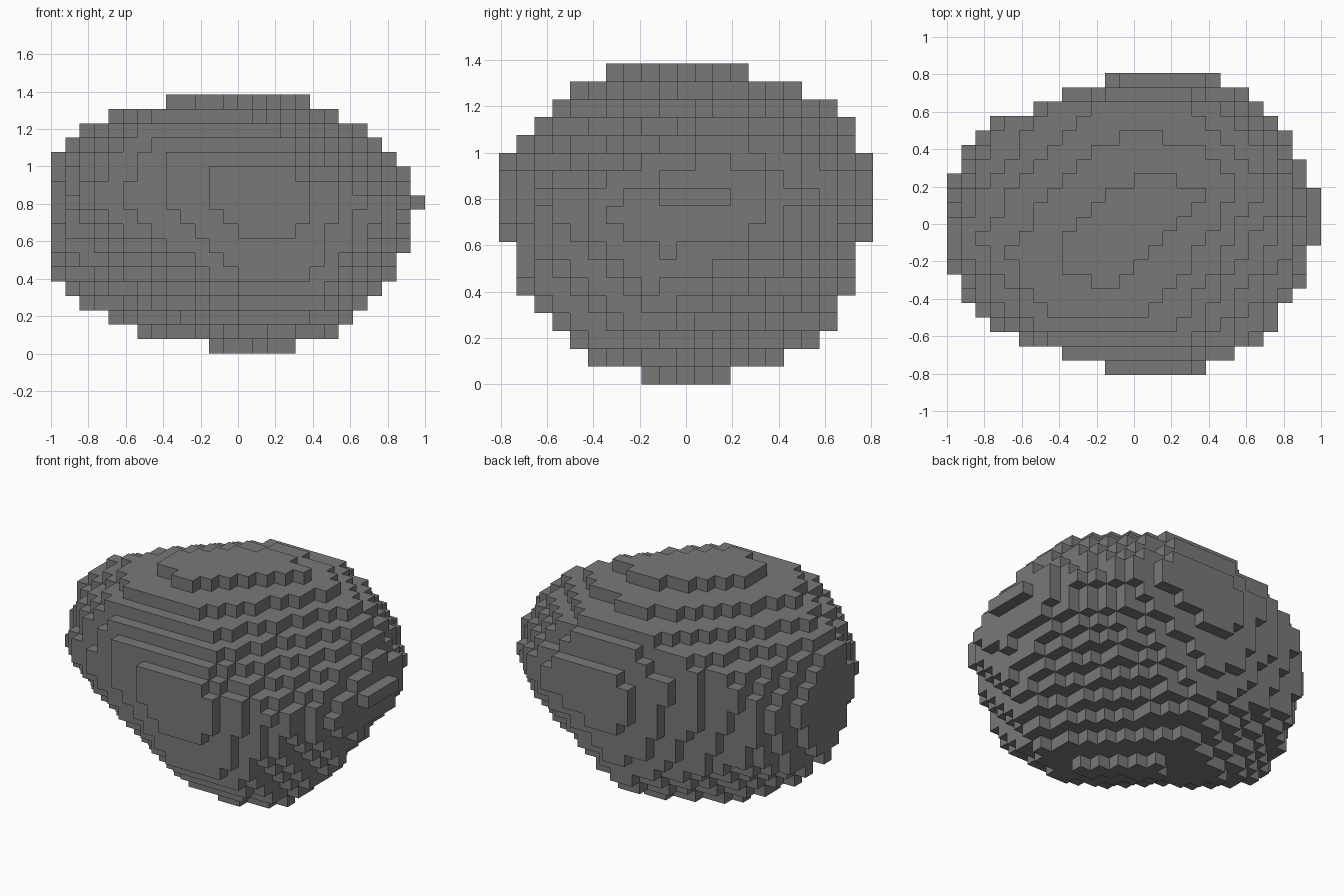
import bpy
import bmesh
from mathutils import Vector

# Remove the default object
default_cube = bpy.data.objects.get("Cube")
if default_cube:
    bpy.data.objects.remove(default_cube, do_unlink=True)

# Block grid: counts along each axis, block edge length, sideways margin in blocks
COUNT = (26, 21, 18)
BLOCK = 2 / COUNT[0]
MARGIN = 0.52

# Corner blocks of the boulder's horizontal sections, by layer
SECTIONS = {
    17: [(8, 7), (8, 9), (13, 13), (17, 12), (11, 6)],
    16: [(4, 8), (10, 15), (17, 15), (19, 12), (13, 4), (7, 4)],
    15: [(2, 9), (10, 18), (16, 18), (21, 13), (15, 3), (6, 3)],
    13: [(0, 9), (4, 17), (11, 19), (20, 17), (23, 11), (16, 1), (9, 1), (3, 4)],
    11: [(24, 14), (18, 20), (12, 20), (12, 0), (17, 0)],
    10: [(0, 7), (0, 13), (2, 16), (20, 19), (25, 10), (22, 3), (3, 3)],
    9: [(24, 6), (24, 14), (12, 20), (13, 0)],
    6: [(0, 9), (2, 15), (13, 19), (20, 16), (23, 8), (17, 1), (13, 1)],
    4: [(1, 11), (10, 18), (22, 8), (18, 2), (13, 2)],
    2: [(4, 11), (13, 17), (20, 8), (17, 4), (13, 4)],
    1: [(6, 12), (12, 15), (19, 7), (15, 5)],
    0: [(11, 11), (12, 12), (16, 8)],
}


def hull_planes(sections):
    """Outward planes of the convex hull, pushed sideways by the margin."""
    hull = bmesh.new()
    for layer, corners in sections.items():
        for column, row in corners:
            hull.verts.new((column, row, layer))
    bmesh.ops.convex_hull(hull, input=hull.verts[:])
    middle = Vector(COUNT) / 2
    planes = []
    for face in hull.faces:
        face.normal_update()
        normal = face.normal.copy()
        point = face.verts[0].co.copy()
        if normal.dot(middle - point) > 0:
            normal.negate()
        slack = MARGIN * normal.xy.length + 0.001
        planes.append((normal, normal.dot(point) + slack))
    hull.free()
    return planes


def filled_blocks(planes):
    """Grid cells whose centres lie inside every plane."""
    cells = (
        (column, row, layer)
        for column in range(COUNT[0])
        for row in range(COUNT[1])
        for layer in range(COUNT[2])
    )
    return {
        cell for cell in cells
        if all(normal.dot(Vector(cell)) <= limit for normal, limit in planes)
    }


def add_block_skin(skin, blocks):
    """Add a square wherever a block borders empty space."""
    corners = {}

    def corner(key):
        if key not in corners:
            centred = Vector(key) - Vector((COUNT[0] / 2, COUNT[1] / 2, 0))
            corners[key] = skin.verts.new(centred * BLOCK)
        return corners[key]

    for block in sorted(blocks):
        for axis in range(3):
            across, along = (axis + 1) % 3, (axis + 2) % 3
            for side in (0, 1):
                neighbour = list(block)
                neighbour[axis] += 2 * side - 1
                if tuple(neighbour) in blocks:
                    continue
                ring = []
                for step_across, step_along in ((0, 0), (1, 0), (1, 1), (0, 1)):
                    key = list(block)
                    key[axis] += side
                    key[across] += step_across
                    key[along] += step_along
                    ring.append(corner(tuple(key)))
                skin.faces.new(ring if side else ring[::-1])


# Stone colour
GREY = (0.19, 0.19, 0.19, 1)
stone = bpy.data.materials.new("stone_grey")
stone.use_nodes = True
stone.diffuse_color = GREY
stone.node_tree.nodes["Principled BSDF"].inputs["Base Color"].default_value = GREY

# Stepped boulder
skin = bmesh.new()
add_block_skin(skin, filled_blocks(hull_planes(SECTIONS)))
mesh = bpy.data.meshes.new("boulder")
skin.to_mesh(mesh)
skin.free()
mesh.materials.append(stone)
boulder = bpy.data.objects.new("boulder", mesh)
bpy.context.collection.objects.link(boulder)
